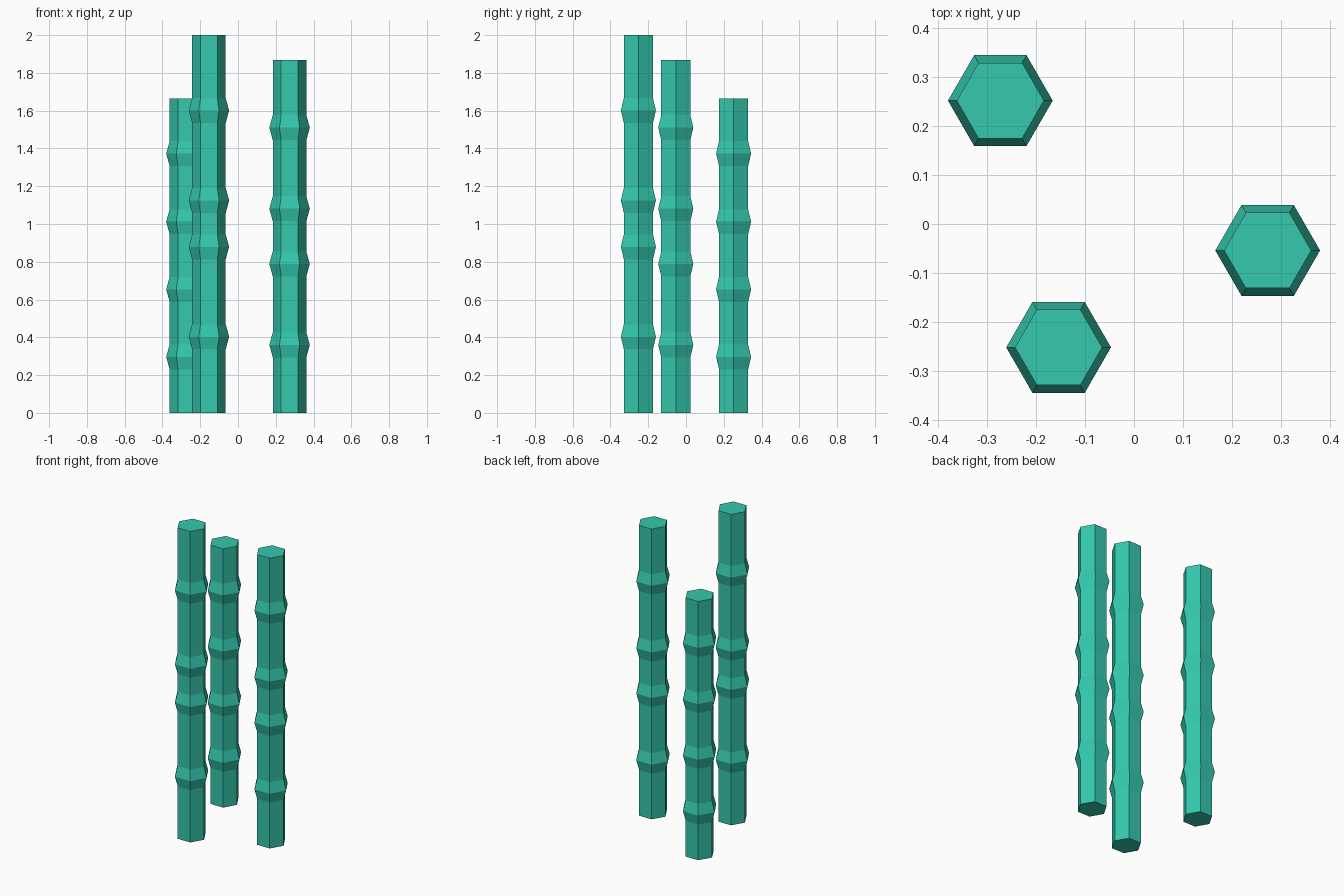
import bpy, bmesh
from math import cos, sin, pi

if "Cube" in bpy.data.objects:
    bpy.data.objects.remove(bpy.data.objects["Cube"])

SIDES = 6
R_STALK, R_KNOT, KNOT_HALF = 0.089, 0.107, 0.066

mat = bpy.data.materials.new("teal_green")
mat.diffuse_color = (0.035, 0.58, 0.42, 1)
mat.use_nodes = True
mat.node_tree.nodes["Principled BSDF"].inputs["Base Color"].default_value = mat.diffuse_color


def make_stalk(name, x, y, height, knots):
    # Profile up the stalk: straight tube with a pointed bulge at each knot
    profile = [(R_STALK, 0)]
    for z in knots:
        profile += [(R_STALK, z - KNOT_HALF), (R_KNOT, z), (R_STALK, z + KNOT_HALF)]
    profile.append((R_STALK, height))

    bm = bmesh.new()
    rings = [[bm.verts.new((r * cos(2 * pi * i / SIDES), r * sin(2 * pi * i / SIDES), z))
              for i in range(SIDES)] for r, z in profile]
    for low, high in zip(rings, rings[1:]):
        for i in range(SIDES):
            j = (i + 1) % SIDES
            bm.faces.new((low[i], low[j], high[j], high[i]))
    # Closed ends
    bm.faces.new(rings[0][::-1])
    bm.faces.new(rings[-1])

    mesh = bpy.data.meshes.new(name)
    bm.to_mesh(mesh)
    bm.free()
    mesh.materials.append(mat)
    obj = bpy.data.objects.new(name, mesh)
    obj.location = (x, y, 0)
    bpy.context.collection.objects.link(obj)


# Three stalks of different heights
make_stalk("tall_stalk", -0.154, -0.252, 2.0, (0.403, 0.879, 1.125, 1.601))
make_stalk("middle_stalk", 0.273, -0.054, 1.867, (0.36, 0.789, 1.081, 1.51))
make_stalk("short_stalk", -0.273, 0.252, 1.664, (0.296, 0.654, 1.012, 1.373))
